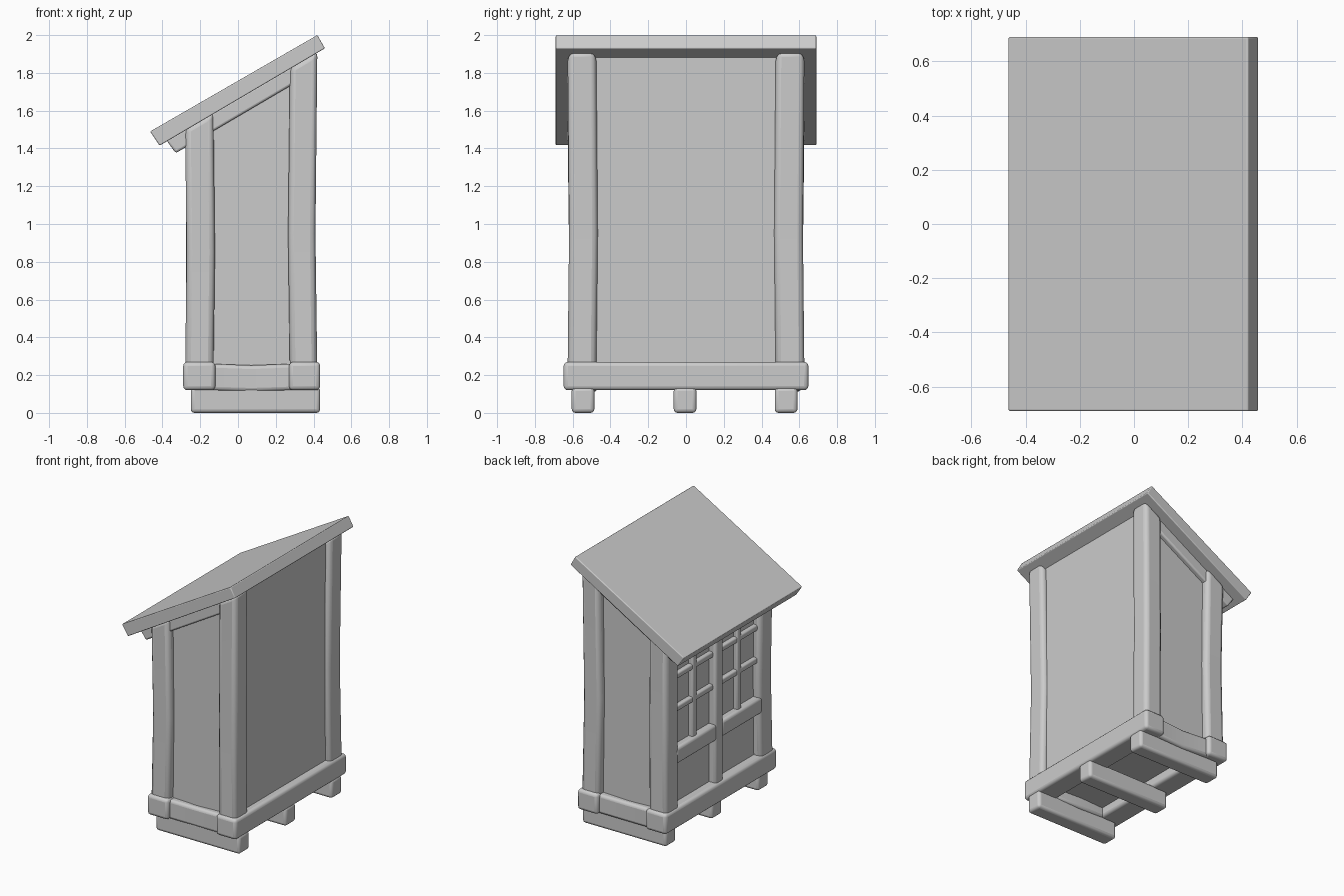
import bpy, bmesh
from mathutils import Vector

if "Cube" in bpy.data.objects:
    bpy.data.objects.remove(bpy.data.objects["Cube"])


def roof_z(x):
    return 1.66 + 0.584 * x


def prism(name, pts, y0, y1, bevel=0.02, bend=None):
    """Extrude an x-z outline along y; bend = (axis, position, shift) bows the part."""
    bm = bmesh.new()
    face = bm.faces.new([bm.verts.new((x, y0, z)) for x, z in pts])
    ext = bmesh.ops.extrude_face_region(bm, geom=[face])
    for v in ext["geom"]:
        if isinstance(v, bmesh.types.BMVert):
            v.co.y = y1
    if bend:
        axis, pos, shift = bend
        no = Vector((0, 0, 0))
        no[axis] = 1
        cut = bmesh.ops.bisect_plane(bm, geom=bm.verts[:] + bm.edges[:] + bm.faces[:],
                                     plane_co=no * pos, plane_no=no)
        for v in cut["geom_cut"]:
            if isinstance(v, bmesh.types.BMVert):
                v.co += Vector(shift)
    bmesh.ops.recalc_face_normals(bm, faces=bm.faces)
    mesh = bpy.data.meshes.new(name)
    bm.to_mesh(mesh)
    bm.free()
    ob = bpy.data.objects.new(name, mesh)
    bpy.context.collection.objects.link(ob)
    if bevel:
        mod = ob.modifiers.new("soft_edges", "BEVEL")
        mod.width = bevel
        mod.segments = 3
        mod.limit_method = "ANGLE"
    bpy.context.view_layer.objects.active = ob
    for o in bpy.context.selected_objects:
        o.select_set(False)
    ob.select_set(True)
    bpy.ops.object.shade_smooth_by_angle()
    return ob


def box(name, x0, x1, y0, y1, z0, z1, bevel=0.02, bend=None):
    return prism(name, [(x0, z0), (x1, z0), (x1, z1), (x0, z1)], y0, y1, bevel, bend)


def sloped(name, x0, x1, y0, y1, z0, drop, bevel=0.02, bend=None):
    """Upright part whose top follows the roof underside."""
    return prism(name, [(x0, z0), (x1, z0), (x1, roof_z(x1) - drop), (x0, roof_z(x0) - drop)],
                 y0, y1, bevel, bend)


# Roof slab
prism("roof", [(-0.415, 1.415), (0.46, 1.93), (0.42, 2.0), (-0.465, 1.49)], -0.69, 0.69, 0.006)

# Wall panels and floor
sloped("wall_core", -0.22, 0.38, -0.57, 0.57, 0.19, 0.0, 0)

for s, side in ((-1, "front"), (1, "back")):
    ya, yb = sorted((s * 0.475, s * 0.627))
    # Corner posts
    sloped(f"{side}_left_post", -0.28, -0.13, ya, yb, 0.2, -0.01, 0.03,
           (2, 0.85, (0.008, -0.008 * s, 0)))
    sloped(f"{side}_right_post", 0.275, 0.42, ya, yb, 0.2, -0.01, 0.03,
           (2, 0.95, (-0.01, -0.008 * s, 0)))
    # Rafter under the roof and end sill
    ya, yb = sorted((s * 0.5, s * 0.605))
    prism(f"{side}_rafter", [(-0.33, 1.375), (0.36, 1.78), (0.36, 1.88), (-0.38, 1.445)],
          ya, yb, 0.012)
    ya, yb = sorted((s * 0.48, s * 0.62))
    box(f"{side}_sill", -0.16, 0.3, ya, yb, 0.12, 0.26, 0.02, (0, 0.07, (0, -0.012 * s, -0.008)))

# Long side sills
box("left_sill", -0.29, -0.12, -0.648, 0.648, 0.12, 0.27, 0.022)
box("right_sill", 0.27, 0.435, -0.648, 0.648, 0.12, 0.27, 0.022)

# Ground runners
for i, y in enumerate((-0.545, -0.005, 0.53)):
    box(f"runner_{i + 1}", -0.25, 0.435, y - 0.06, y + 0.06, 0.0, 0.135, 0.02)

# Glazed side: centre post, then rails and glazing bars mirrored in both bays
box("centre_post", -0.275, -0.18, -0.045, 0.045, 0.2, 1.5, 0.02)
box("window_head", -0.265, -0.18, -0.5, 0.5, 1.4, 1.49, 0.015)
for s, bay in ((-1, "front"), (1, "back")):
    ya, yb = sorted((s * 0.03, s * 0.5))
    box(f"{bay}_window_rail", -0.275, -0.18, ya, yb, 0.58, 0.7, 0.02)
    for i, z in enumerate((0.97, 1.21)):
        box(f"{bay}_glazing_bar_{i + 1}", -0.25, -0.2, ya, yb, z - 0.022, z + 0.022, 0.012)
    box(f"{bay}_upright_bar", -0.255, -0.2, s * 0.26 - 0.024, s * 0.26 + 0.024, 0.66, 1.45, 0.012)
